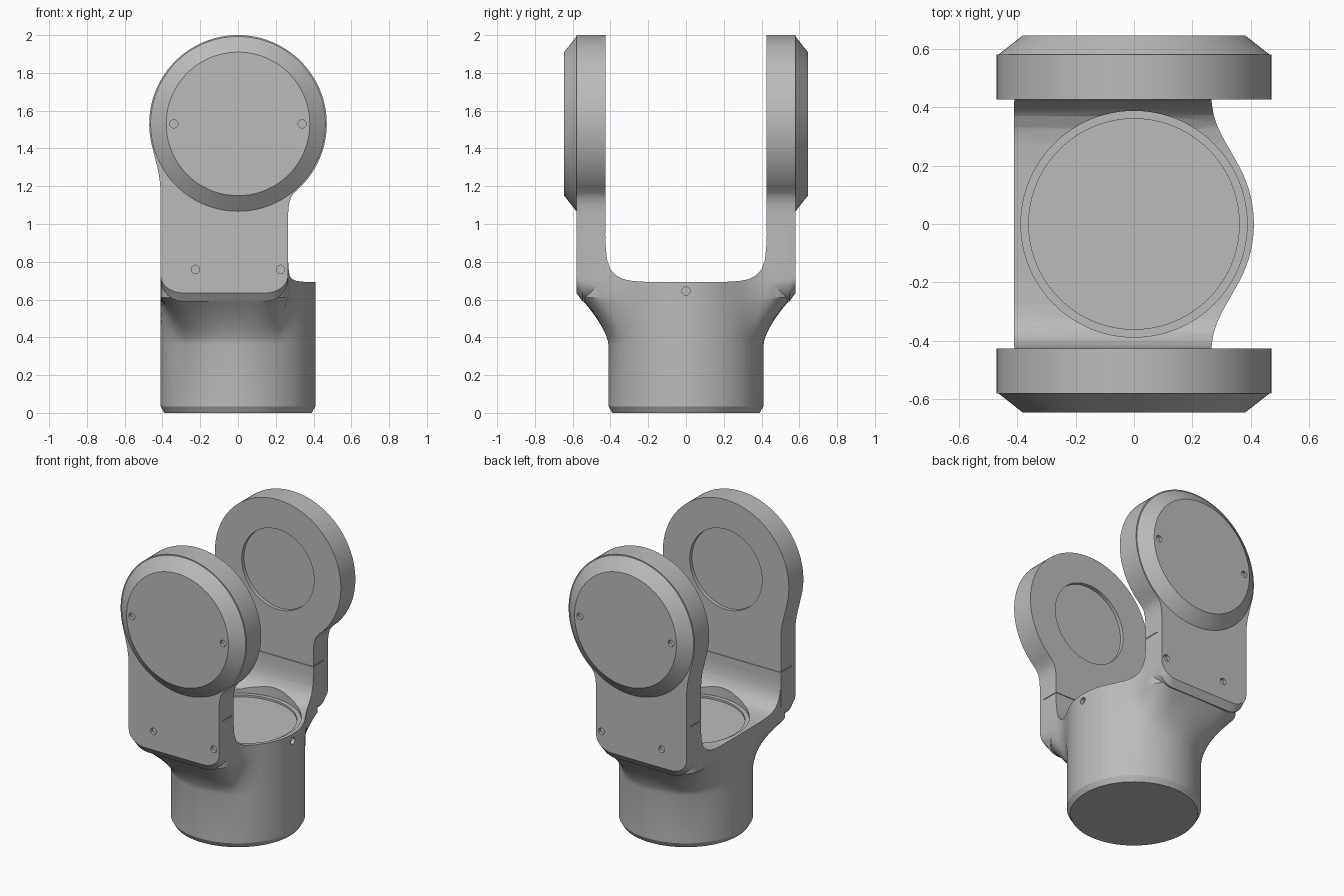
import bpy, bmesh, math
from mathutils import Vector

cube = bpy.data.objects.get("Cube")
if cube:
    bpy.data.objects.remove(cube, do_unlink=True)

metal = bpy.data.materials.new("satin grey")
metal.use_nodes = True
GREY = (0.5, 0.5, 0.5, 1)
metal.diffuse_color = GREY
metal.node_tree.nodes["Principled BSDF"].inputs["Base Color"].default_value = GREY

RING_Z, RING_R = 1.53, 0.47      # centre height and radius of the arm heads
INNER, OUTER = 0.425, 0.58       # arm thickness along y


def loft(name, rings):
    """Closed solid through a list of rings with equal point counts."""
    bm = bmesh.new()
    layers = [[bm.verts.new(p) for p in ring] for ring in rings]
    n = len(layers[0])
    for a, b in zip(layers, layers[1:]):
        for i in range(n):
            j = (i + 1) % n
            bm.faces.new((a[i], a[j], b[j], b[i]))
    bm.faces.new(layers[0][::-1])
    bm.faces.new(layers[-1])
    bmesh.ops.recalc_face_normals(bm, faces=bm.faces)
    mesh = bpy.data.meshes.new(name)
    bm.to_mesh(mesh)
    bm.free()
    mesh.materials.append(metal)
    obj = bpy.data.objects.new(name, mesh)
    bpy.context.collection.objects.link(obj)
    return obj


def rod(name, start, end, r1, r2=None, n=96):
    """Cylinder or cone between two points."""
    start, end = Vector(start), Vector(end)
    turn = (end - start).to_track_quat('Z', 'Y')
    angles = [math.tau * i / n for i in range(n)]
    return loft(name, [[c + turn @ Vector((r * math.cos(a), r * math.sin(a), 0))
                        for a in angles]
                       for c, r in ((start, r1), (end, r1 if r2 is None else r2))])


def box(name, lo, hi):
    return loft(name, [[(lo[0], lo[1], z), (hi[0], lo[1], z),
                        (hi[0], hi[1], z), (lo[0], hi[1], z)]
                       for z in (lo[2], hi[2])])


def combine(target, tool, operation):
    """Boolean a tool into the target and drop the tool."""
    mod = target.modifiers.new("bool", 'BOOLEAN')
    mod.operation, mod.solver, mod.object = operation, 'EXACT', tool
    tool.hide_render = True
    bpy.context.view_layer.objects.active = target
    bpy.ops.object.modifier_apply(modifier=mod.name)
    bpy.data.objects.remove(tool, do_unlink=True)


def arc(cx, cz, r, a0, a1, n):
    return [(cx + r * math.cos(math.radians(a0 + (a1 - a0) * i / n)),
             cz + r * math.sin(math.radians(a0 + (a1 - a0) * i / n)))
            for i in range(n + 1)]


# Socket body: a round base flaring into a wide rounded block with a round lip
def plan_distance(x, y):
    qx, qy = abs(x + 0.0725) - 0.2075, abs(y) - 0.43
    block = math.hypot(max(qx, 0), max(qy, 0)) + min(max(qx, qy), 0) - 0.13
    disc = math.hypot(x, y) - 0.41
    blend = max(0.1 - abs(block - disc), 0) / 0.1
    return max(min(block, disc) - blend * blend * 0.025, -0.41 - x)


def plan_radius(a):
    lo, hi = 0.2, 0.9
    for _ in range(30):
        mid = (lo + hi) / 2
        if plan_distance(mid * math.cos(a), mid * math.sin(a)) < 0:
            lo = mid
        else:
            hi = mid
    return lo


N = 120
angles = [math.tau * i / N for i in range(N)]
wide = [plan_radius(a) for a in angles]
levels = [(0, 0.39, 0), (0.035, 0.41, 0)]
levels += [(0.36 + 0.25 * t / 10, 0.41, (t / 10) ** 1.5) for t in range(11)]
levels.append((0.93, 0.41, 1))
yoke = loft("yoke", [[((r + (w - r) * s) * math.cos(a), (r + (w - r) * s) * math.sin(a), z)
                      for a, w in zip(angles, wide)] for z, r, s in levels])

# U-shaped gap between the arms
side = [(0.425, 1.0), (0.425, 0.88), (0.418, 0.81), (0.4, 0.76), (0.37, 0.727),
        (0.33, 0.707), (0.28, 0.698), (0.2, 0.693)]
gap = side + [(-y, z) for y, z in reversed(side)]
combine(yoke, loft("gap_cutter", [[(x, y, z) for y, z in gap] for x in (-1, 1)]), 'DIFFERENCE')

# Filleted step from the arm edge down to the lip
step = [(0.265, 1.0), (0.265, 0.8), (0.271, 0.76), (0.287, 0.725), (0.31, 0.705),
        (0.345, 0.695), (0.4, 0.692), (0.6, 0.692), (0.6, 1.0)]
combine(yoke, loft("step_cutter", [[(x, y, z) for x, z in step] for y in (-1, 1)]), 'DIFFERENCE')

# Arms: keyhole plates with bevelled lower edge and a bevelled round head
outline = arc(0, RING_Z, RING_R, -45, 193, 80)
outline += [(-0.437, 1.34), (-0.42, 1.27), (-0.412, 1.21), (-0.41, 1.15)]
outline += arc(-0.29, 0.71, 0.12, 180, 270, 10)
outline += arc(0.145, 0.71, 0.12, 270, 360, 10)
outline += [(0.265, 1.05), (0.269, 1.1), (0.28, 1.14), (0.3, 1.168)]


def raised(x, z):
    return x, z + 0.045 * max(0, 0.8 - z) / 0.21


bevelled = [raised(x, z) for x, z in outline]
for s in (1, -1):
    arm = loft("arm", [[(x, s * y, z) for x, z in shape] for y, shape in
                       ((INNER, outline), (0.548, outline), (OUTER, bevelled))])
    head = rod("head_bevel", (0, s * 0.575, RING_Z), (0, s * 0.645, RING_Z), 0.469, 0.38, 128)
    combine(arm, head, 'UNION')
    combine(yoke, arm, 'UNION')

# Round seat in the floor of the gap, with a stepped rim
combine(yoke, rod("seat_cutter", (0, 0, 0.678), (0, 0, 0.85), 0.387), 'DIFFERENCE')
combine(yoke, rod("seat_step_cutter", (0, 0, 0.665), (0, 0, 0.85), 0.36), 'DIFFERENCE')

for s in (1, -1):
    # Bearing recess on the inner face
    combine(yoke, rod("recess_cutter", (0, s * 0.4, RING_Z), (0, s * 0.45, RING_Z), 0.27),
            'DIFFERENCE')
    # Screw holes on the head and the plate
    for x, z, y in ((-0.34, RING_Z, 0.645), (0.34, RING_Z, 0.645),
                    (-0.225, 0.76, OUTER), (0.225, 0.76, OUTER)):
        combine(yoke, rod("hole_cutter", (x, s * (y - 0.02), z), (x, s * (y + 0.05), z),
                          0.022, n=20), 'DIFFERENCE')
    # Fine seam around the inside of the arm
    for x0, x1, y0, y1 in ((-0.5, 0.5, 0.4, 0.43), (-0.5, -0.405, 0.4, 0.54),
                           (0.26, 0.5, 0.4, 0.54)):
        ya, yb = sorted((s * y0, s * y1))
        combine(yoke, box("seam_cutter", (x0, ya, 0.942), (x1, yb, 0.948)), 'DIFFERENCE')

# Lip screw hole
combine(yoke, rod("lip_hole_cutter", (0.385, 0, 0.645), (0.5, 0, 0.645), 0.022, n=20),
        'DIFFERENCE')

# Smooth shading with crisp edges
bpy.ops.object.select_all(action='DESELECT')
yoke.select_set(True)
bpy.context.view_layer.objects.active = yoke
bpy.ops.object.shade_smooth_by_angle(angle=math.radians(27))
